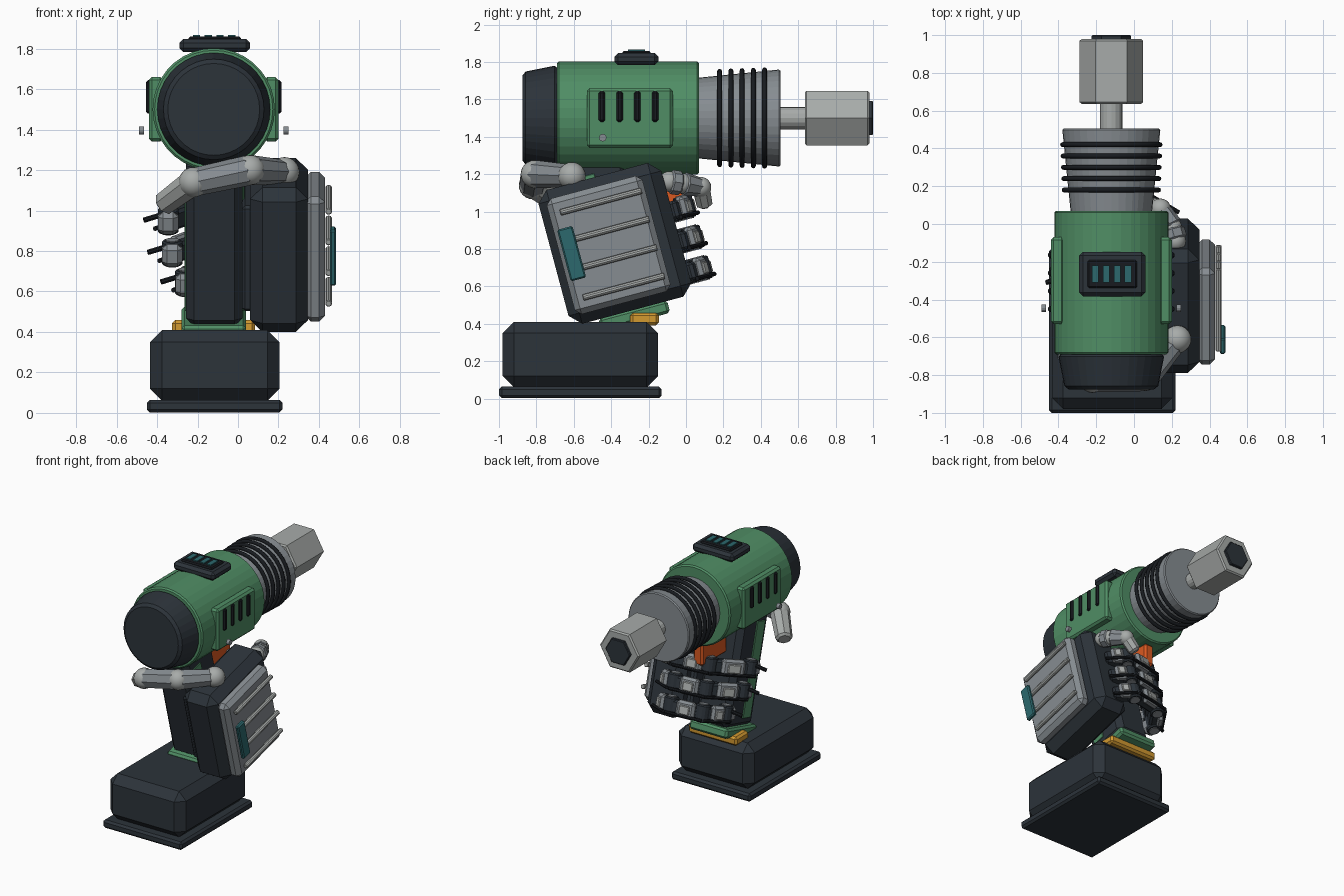
import bpy, bmesh, math
from mathutils import Matrix, Vector

if "Cube" in bpy.data.objects:
    bpy.data.objects.remove(bpy.data.objects["Cube"])


def material(name, rgb):
    m = bpy.data.materials.new(name)
    m.use_nodes = True
    m.diffuse_color = (*rgb, 1)
    m.node_tree.nodes["Principled BSDF"].inputs["Base Color"].default_value = (*rgb, 1)
    return m


GREEN = material("green", (0.08, 0.27, 0.13))
DARK = material("charcoal", (0.025, 0.033, 0.042))
BLACK = material("black", (0.009, 0.011, 0.014))
STEEL = material("steel", (0.24, 0.265, 0.285))
PALE = material("pale_grey", (0.39, 0.41, 0.4))
TEAL = material("teal", (0.025, 0.14, 0.155))
ORANGE = material("orange", (0.7, 0.1, 0.015))
YELLOW = material("yellow", (0.65, 0.32, 0.03))

WORLD = Matrix()
# Tilted frame shared by the grip and the hand
HAND = Matrix.Translation((0, -0.38, 0.83)) @ Matrix.Rotation(math.radians(15), 4, "X")
AX, AZ = -0.12, 1.5  # barrel axis


def finish(name, bm, mat, frame, smooth=False):
    bmesh.ops.recalc_face_normals(bm, faces=bm.faces)
    bm.transform(frame)
    me = bpy.data.meshes.new(name)
    bm.to_mesh(me)
    bm.free()
    me.materials.append(mat)
    if smooth:
        me.shade_smooth()
    ob = bpy.data.objects.new(name, me)
    bpy.context.collection.objects.link(ob)
    return ob


def box(name, centre, size, mat, bevel=0.0, frame=WORLD):
    bm = bmesh.new()
    bmesh.ops.create_cube(bm, size=1)
    bmesh.ops.scale(bm, vec=size, verts=bm.verts)
    if bevel:
        bmesh.ops.bevel(bm, geom=bm.edges[:], offset=bevel, segments=1, affect="EDGES")
    return finish(name, bm, mat, frame @ Matrix.Translation(centre))


def along(p, q):
    """Frame whose z axis runs from p to q, centred between them."""
    p, q = Vector(p), Vector(q)
    turn = (q - p).to_track_quat("Z", "Y").to_matrix().to_4x4()
    return Matrix.Translation((p + q) / 2) @ turn


def rod(name, p, q, r1, r2, mat, sides=12, bevel=0.0, frame=WORLD, spin=0.0):
    bm = bmesh.new()
    bmesh.ops.create_cone(bm, cap_ends=True, segments=sides, radius1=r1, radius2=r2,
                          depth=(Vector(q) - Vector(p)).length)
    if bevel:
        caps = [e for e in bm.edges if abs(e.verts[0].co.z - e.verts[1].co.z) < 1e-5]
        bmesh.ops.bevel(bm, geom=caps, offset=bevel, segments=1, affect="EDGES")
    return finish(name, bm, mat, frame @ along(p, q) @ Matrix.Rotation(spin, 4, "Z"))


def ball(name, centre, r, mat):
    bm = bmesh.new()
    bmesh.ops.create_uvsphere(bm, u_segments=20, v_segments=12, radius=r)
    return finish(name, bm, mat, Matrix.Translation(centre), True)


def lathe(name, y1, y2, r1, r2, mat, sides=36, bevel=0.0, spin=0.0):
    return rod(name, (AX, y1, AZ), (AX, y2, AZ), r1, r2, mat, sides, bevel, spin=spin)


# Barrel, rear cap, nose and hex bit
lathe("barrel", -0.69, 0.07, 0.302, 0.302, GREEN, bevel=0.01)
lathe("rear_cap", -0.875, -0.685, 0.245, 0.283, DARK, bevel=0.018)
lathe("nose", 0.06, 0.505, 0.215, 0.26, STEEL, bevel=0.008)
for i in range(5):
    bpy.ops.mesh.primitive_torus_add(location=(AX, 0.18 + 0.06 * i, AZ), rotation=(math.pi / 2, 0, 0),
                                     major_radius=0.25 + 0.002 * i, minor_radius=0.013,
                                     major_segments=36, minor_segments=8)
    ring = bpy.context.object
    ring.name = f"nose_ring_{i}"
    ring.data.materials.append(BLACK)
    ring.data.shade_smooth()
lathe("bit_shaft", 0.49, 0.65, 0.06, 0.06, PALE, 16)
lathe("bit_socket", 0.635, 0.98, 0.168, 0.168, PALE, 6, 0.01, math.pi / 2)
lathe("bit_recess", 0.97, 1.0, 0.105, 0.105, DARK, 6, 0.005, math.pi / 2)

# Vented side panels, mirrored about the barrel axis
for side, s in (("left", 1), ("right", -1)):
    box(f"{side}_panel", (AX + s * 0.285, -0.3, 1.5), (0.07, 0.46, 0.32), GREEN, 0.015)
    for i in range(4):
        box(f"{side}_vent_{i}", (AX + s * 0.31, -0.45 + 0.095 * i, 1.562), (0.05, 0.034, 0.165), BLACK, 0.01)
    rod(f"{side}_screw", (AX + s * 0.345, -0.445, 1.395), (AX + s * 0.37, -0.445, 1.395), 0.02, 0.02, STEEL)

# Display on top
box("display_base", (AX + 0.005, -0.265, 1.815), (0.35, 0.235, 0.065), DARK, 0.02)
box("display_screen", (AX + 0.005, -0.265, 1.847), (0.26, 0.15, 0.025), BLACK, 0.008)
for i in range(4):
    box(f"display_bar_{i}", (-0.205 + 0.058 * i, -0.265, 1.863), (0.036, 0.09, 0.009), TEAL)

# Battery foot and latch
box("foot_plate", (-0.115, -0.565, 0.033), (0.67, 0.87, 0.062), DARK, 0.015)
box("battery", (-0.115, -0.565, 0.235), (0.64, 0.83, 0.35), DARK, 0.06)
box("latch", (AX, -0.222, 0.425), (0.41, 0.155, 0.066), YELLOW, 0.015)

# Grip, collar and trigger
box("grip", (-0.117, 0, 0.05), (0.28, 0.34, 0.86), DARK, 0.04, HAND)
for s in (1, -1):
    box(f"grip_inlay_{'left' if s > 0 else 'right'}", (-0.117 + s * 0.14, -0.06, 0.04),
        (0.016, 0.1, 0.7), GREEN, 0.003, HAND)
box("collar", (AX, 0, -0.4), (0.32, 0.38, 0.07), GREEN, 0.015, HAND)
box("trigger", (AX, -0.12, 1.11), (0.08, 0.3, 0.17), ORANGE, 0.015)

# Palm with armoured back plate
box("palm", (0.203, 0, 0), (0.285, 0.68, 0.74), DARK, 0.06, HAND)
box("palm_pad", (0.05, -0.02, 0), (0.06, 0.5, 0.54), DARK, 0.015, HAND)
box("back_plate", (0.38, -0.035, 0), (0.1, 0.53, 0.64), STEEL, 0.03, HAND)
for i in range(4):
    z = 0.235 - 0.157 * i
    rod(f"plate_rib_{i}", (0.448, -0.24, z), (0.448, 0.212, z), 0.017, 0.017, PALE, 10, 0.004, HAND)
box("plate_light", (0.469, -0.238, 0.007), (0.03, 0.085, 0.285), TEAL, 0.008, HAND)

# Three fingers curled round the grip
tips = ((-0.345, 0.13), (-0.325, 0.15), (-0.26, 0.22))
for f, (tip, z) in enumerate(zip(tips, (0.09, -0.08, -0.25))):
    path = [Vector((x, y, z)) for x, y in ((0.2, 0.33), (0.07, 0.41), (-0.17, 0.37), tip)]
    for i, (p, q) in enumerate(zip(path, path[1:])):
        d = (q - p).normalized()
        out = Vector((0, 0, 1)).cross(-d)
        if out.y < 0:
            out = -out
        length = (q - p).length
        turn = Matrix((d, out, d.cross(out))).transposed().to_4x4()
        seg = HAND @ Matrix.Translation((p + q) / 2) @ turn
        box(f"finger_{f}_link_{i}", (0, 0, 0), (length, 0.08, 0.1), DARK, 0.015, seg)
        box(f"finger_{f}_armour_{i}", (0.01, 0.035, 0), (length * 0.58, 0.06, 0.125), STEEL, 0.018, seg)
        box(f"finger_{f}_cap_{i}", (0.01, 0.066, 0), (length * 0.32, 0.02, 0.065), PALE, 0.006, seg)
        rod(f"finger_{f}_cable_{i}", (-length * 0.55, 0.06, 0.045), (length * 0.6, 0.06, 0.045),
            0.012, 0.012, BLACK, 8, 0, seg)
        h = Vector((0, 0, 0.062))
        rod(f"finger_{f}_joint_{i}", q - h, q + h, 0.052, 0.052, DARK, 14, 0.008, HAND)
        rod(f"finger_{f}_pin_{i}", q - h * 1.08, q + h * 1.08, 0.034, 0.034, STEEL, 14, 0, HAND)
    end = path[-1]
    box(f"finger_{f}_tip", end + Vector((0.0, -0.03, 0)), (0.1, 0.1, 0.115), STEEL, 0.025, HAND)
    rod(f"finger_{f}_spike", end + Vector((-0.03, 0, 0.03)), end + Vector((-0.12, -0.03, 0.01)),
        0.014, 0.014, BLACK, 8, 0, HAND)


# Jointed thumb and index finger
def digit(name, pts, radii, joint):
    for i, (p, q) in enumerate(zip(pts, pts[1:])):
        rod(f"{name}_segment_{i}", p, q, radii[i], radii[i + 1], STEEL if i < 2 else PALE, 8, 0.015)
    for i, p in enumerate(pts[:-1]):
        ball(f"{name}_joint_{i}", p, joint, PALE)


digit("thumb", [(0.23, -0.61, 1.19), (0.06, -0.81, 1.2), (-0.22, -0.82, 1.14), (-0.37, -0.66, 1.03)],
      (0.06, 0.075, 0.07, 0.06), 0.074)
digit("index", [(0.22, -0.09, 1.16), (0.2, -0.02, 1.15), (0.14, 0.08, 1.13), (0.07, 0.1, 1.03)],
      (0.065, 0.065, 0.05, 0.045), 0.055)
